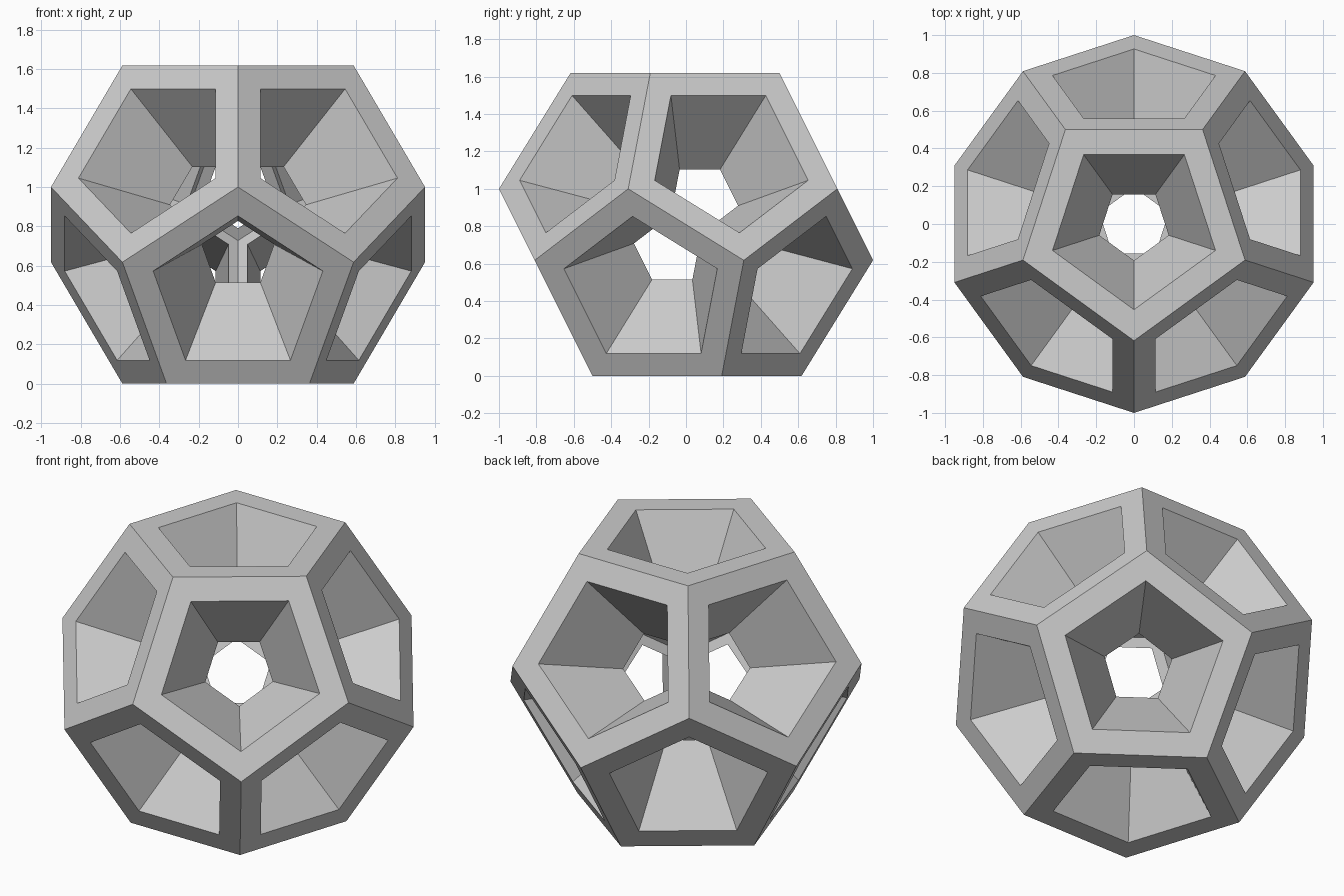
import bpy
import bmesh
from math import sin, cos, pi, sqrt
from mathutils import Vector

cube = bpy.data.objects.get("Cube")
if cube:
    bpy.data.objects.remove(cube)

PHI = (1 + sqrt(5)) / 2
HALF = PHI / 2            # centre to face distance
RIM = 0.133               # width of the frame around each opening
CORE = 0.426              # size of the inner cavity relative to the outside

# Single plain grey
grey = bpy.data.materials.new("light grey")
grey.use_nodes = True
colour = (0.6, 0.6, 0.6, 1)
grey.diffuse_color = colour
grey.node_tree.nodes["Principled BSDF"].inputs["Base Color"].default_value = colour

bm = bmesh.new()


def ring(radius, z, start):
    """Five points evenly spaced around the vertical axis."""
    for i in range(5):
        a = start + i * 2 * pi / 5
        bm.verts.new((radius * cos(a), radius * sin(a), z))


# Solid dodecahedron: hull of four rings, merged into pentagons
low = HALF - 1 / PHI
ring(1 / PHI, HALF, -pi / 2)
ring(1, low, -pi / 2)
ring(1, -low, pi / 2)
ring(1 / PHI, -HALF, pi / 2)
bmesh.ops.convex_hull(bm, input=bm.verts[:])
bmesh.ops.dissolve_limit(bm, angle_limit=0.05, verts=bm.verts[:], edges=bm.edges[:])
bmesh.ops.recalc_face_normals(bm, faces=bm.faces[:])

# Pentagonal openings
pentagons = bm.faces[:]
bmesh.ops.inset_individual(bm, faces=pentagons, thickness=RIM, use_even_offset=True)
bmesh.ops.delete(bm, geom=pentagons, context='FACES_ONLY')

# Inner shell scaled toward the centre
outer_verts = bm.verts[:]
outer_faces = bm.faces[:]
rims = [e for e in bm.edges if e.is_boundary]
inner = {v: bm.verts.new(v.co * CORE) for v in outer_verts}
for f in outer_faces:
    bm.faces.new([inner[v] for v in reversed(f.verts)])

# Tapered tunnel walls
for e in rims:
    a, b = e.verts
    bm.faces.new((a, b, inner[b], inner[a]))

bmesh.ops.recalc_face_normals(bm, faces=bm.faces[:])
bmesh.ops.translate(bm, verts=bm.verts[:], vec=Vector((0, 0, HALF)))

mesh = bpy.data.meshes.new("dodecahedron_frame")
bm.to_mesh(mesh)
bm.free()
mesh.materials.append(grey)
frame = bpy.data.objects.new("dodecahedron_frame", mesh)
bpy.context.scene.collection.objects.link(frame)
